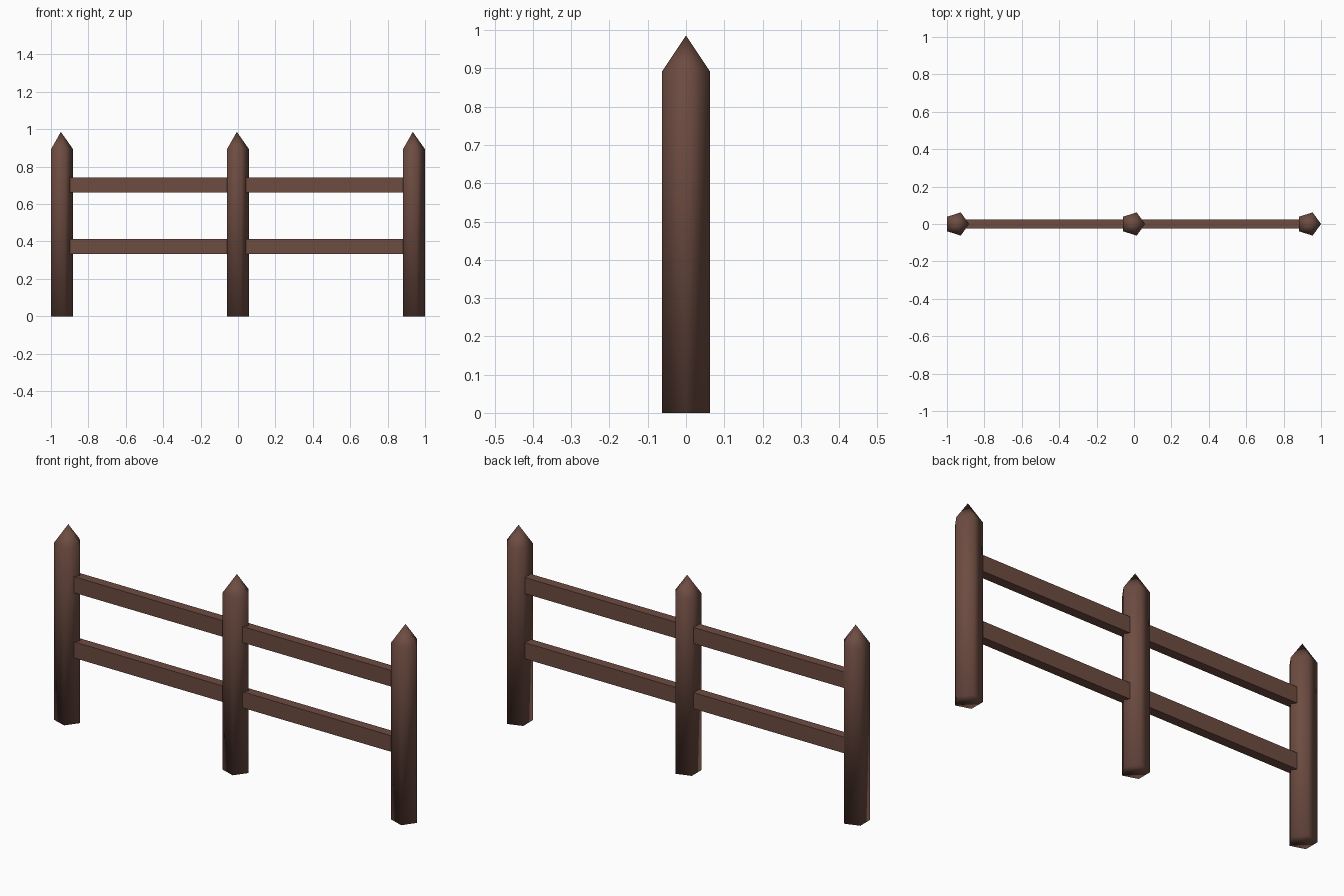
import bpy, bmesh, math

if "Cube" in bpy.data.objects:
    bpy.data.objects.remove(bpy.data.objects["Cube"])

wood = bpy.data.materials.new("brown_wood")
wood.diffuse_color = (0.153, 0.072, 0.053, 1)
wood.use_nodes = True
wood.node_tree.nodes["Principled BSDF"].inputs["Base Color"].default_value = wood.diffuse_color

R = 0.0654               # post radius, five sides with one corner facing +x
SHOULDER, TIP = 0.893, 0.986
POSTS = {"left_post": -0.947, "middle_post": -0.0062, "right_post": 0.9346}


def add_object(name, bm, smooth):
    bmesh.ops.recalc_face_normals(bm, faces=bm.faces)
    for f in bm.faces:
        f.smooth = smooth
    mesh = bpy.data.meshes.new(name)
    bm.to_mesh(mesh)
    bm.free()
    mesh.materials.append(wood)
    obj = bpy.data.objects.new(name, mesh)
    bpy.context.collection.objects.link(obj)
    return obj


# Pointed five-sided post
def post(name, x):
    bm = bmesh.new()
    angles = [math.tau * i / 5 for i in range(5)]
    base, top = [[bm.verts.new((R * math.cos(a), R * math.sin(a), z)) for a in angles]
                 for z in (0, SHOULDER)]
    tip = bm.verts.new((0, 0, TIP))
    bm.faces.new(base)
    for i in range(5):
        j = (i + 1) % 5
        bm.faces.new((base[i], base[j], top[j], top[i]))
        bm.faces.new((top[i], top[j], tip))
    add_object(name, bm, True).location.x = x


# Plain rectangular rail ending inside the posts
def rail(name, x0, x1, z0, z1):
    bm = bmesh.new()
    bmesh.ops.create_cube(bm, size=1)
    bmesh.ops.scale(bm, vec=(x1 - x0, 0.047, z1 - z0), verts=bm.verts)
    add_object(name, bm, False).location = ((x0 + x1) / 2, 0, (z0 + z1) / 2)


for name, x in POSTS.items():
    post(name, x)

xs = list(POSTS.values())
for level, z0, z1 in (("lower", 0.333, 0.414), ("upper", 0.662, 0.743)):
    for side, a, b in (("left", xs[0], xs[1]), ("right", xs[1], xs[2])):
        rail(f"{level}_{side}_rail", a, b, z0, z1)
